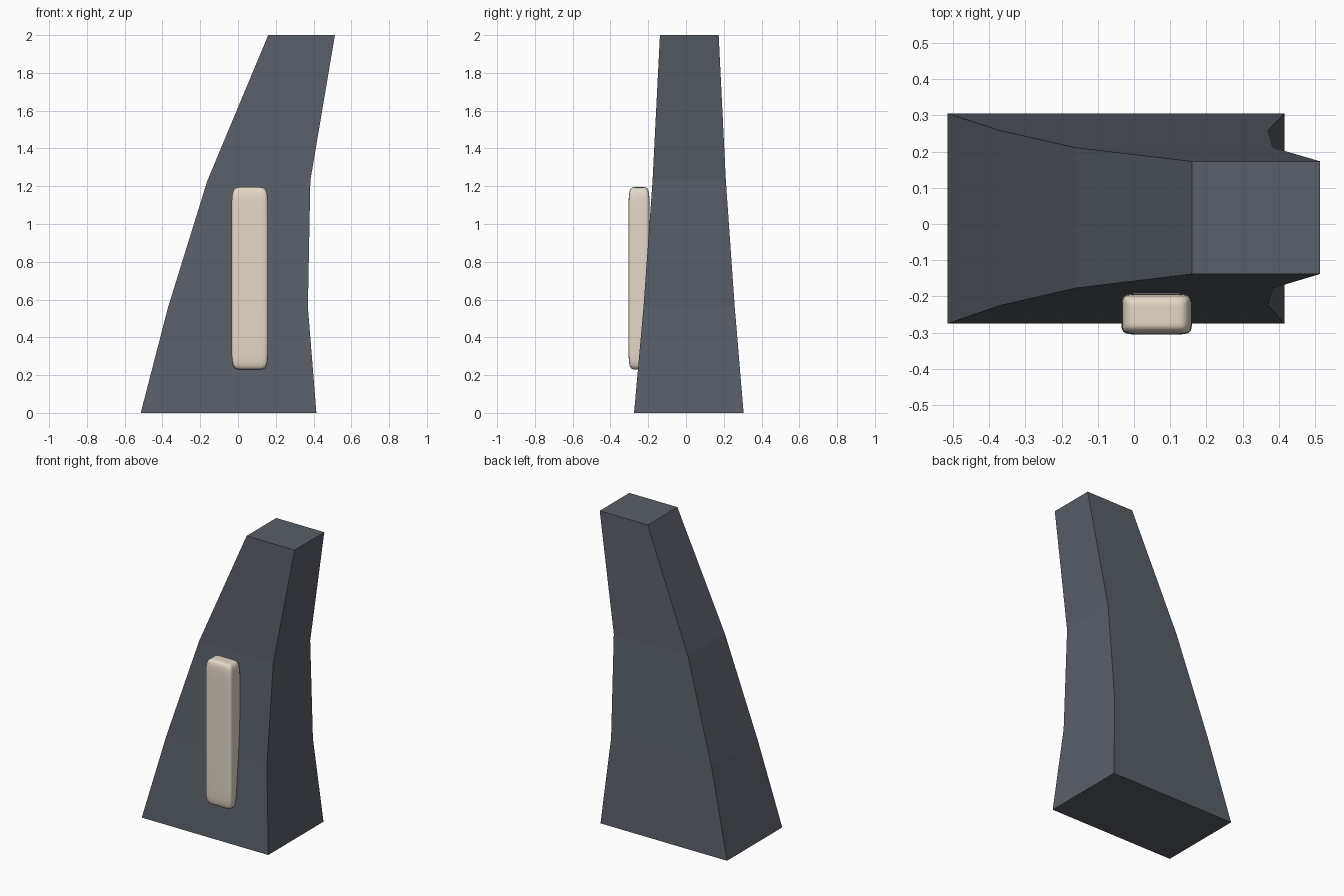
import bpy, bmesh
from mathutils import Vector

if "Cube" in bpy.data.objects:
    bpy.data.objects.remove(bpy.data.objects["Cube"])


def material(name, color):
    m = bpy.data.materials.new(name)
    m.diffuse_color = (*color, 1)
    m.use_nodes = True
    m.node_tree.nodes["Principled BSDF"].inputs["Base Color"].default_value = m.diffuse_color
    return m


def add_object(name, bm, mat):
    bmesh.ops.recalc_face_normals(bm, faces=bm.faces)
    me = bpy.data.meshes.new(name)
    bm.to_mesh(me)
    bm.free()
    me.materials.append(mat)
    ob = bpy.data.objects.new(name, me)
    bpy.context.collection.objects.link(ob)
    return ob


# Curved tapering fin: rectangular sections (z, x0, x1, y0, y1)
sections = [(0.00, -0.515, 0.415, -0.275, 0.305),
            (0.56, -0.37, 0.37, -0.225, 0.258),
            (1.23, -0.162, 0.383, -0.177, 0.211),
            (2.00, 0.16, 0.513, -0.138, 0.173)]
bm = bmesh.new()
rings = [[bm.verts.new((x, y, z)) for x, y in ((x0, y0), (x1, y0), (x1, y1), (x0, y1))]
         for z, x0, x1, y0, y1 in sections]
for low, high in zip(rings, rings[1:]):
    for i in range(4):
        j = (i + 1) % 4
        bm.faces.new((low[i], low[j], high[j], high[i]))
bm.faces.new(rings[0][::-1])
bm.faces.new(rings[-1])
add_object("fin_body", bm, material("dark_grey", (0.10, 0.113, 0.14)))

# Soft inset pad on the front: box with support loops, subdivided smooth
half = Vector((0.0975, 0.0565, 0.4825))
loops = (0.048, 0.02, 0.34)
bm = bmesh.new()
bmesh.ops.create_cube(bm, size=2)
bmesh.ops.scale(bm, vec=half, verts=bm.verts)
for axis in range(3):
    for side in (-1, 1):
        p = Vector((0, 0, 0))
        p[axis] = side
        bmesh.ops.bisect_plane(bm, geom=bm.verts[:] + bm.edges[:] + bm.faces[:],
                               plane_co=p * loops[axis], plane_no=p)
for f in bm.faces:
    f.smooth = True
pad = add_object("front_pad", bm, material("cream", (0.78, 0.69, 0.58)))
pad.location = (0.0625, -0.2485, 0.7125)
sub = pad.modifiers.new("smooth", 'SUBSURF')
sub.levels = sub.render_levels = 3
